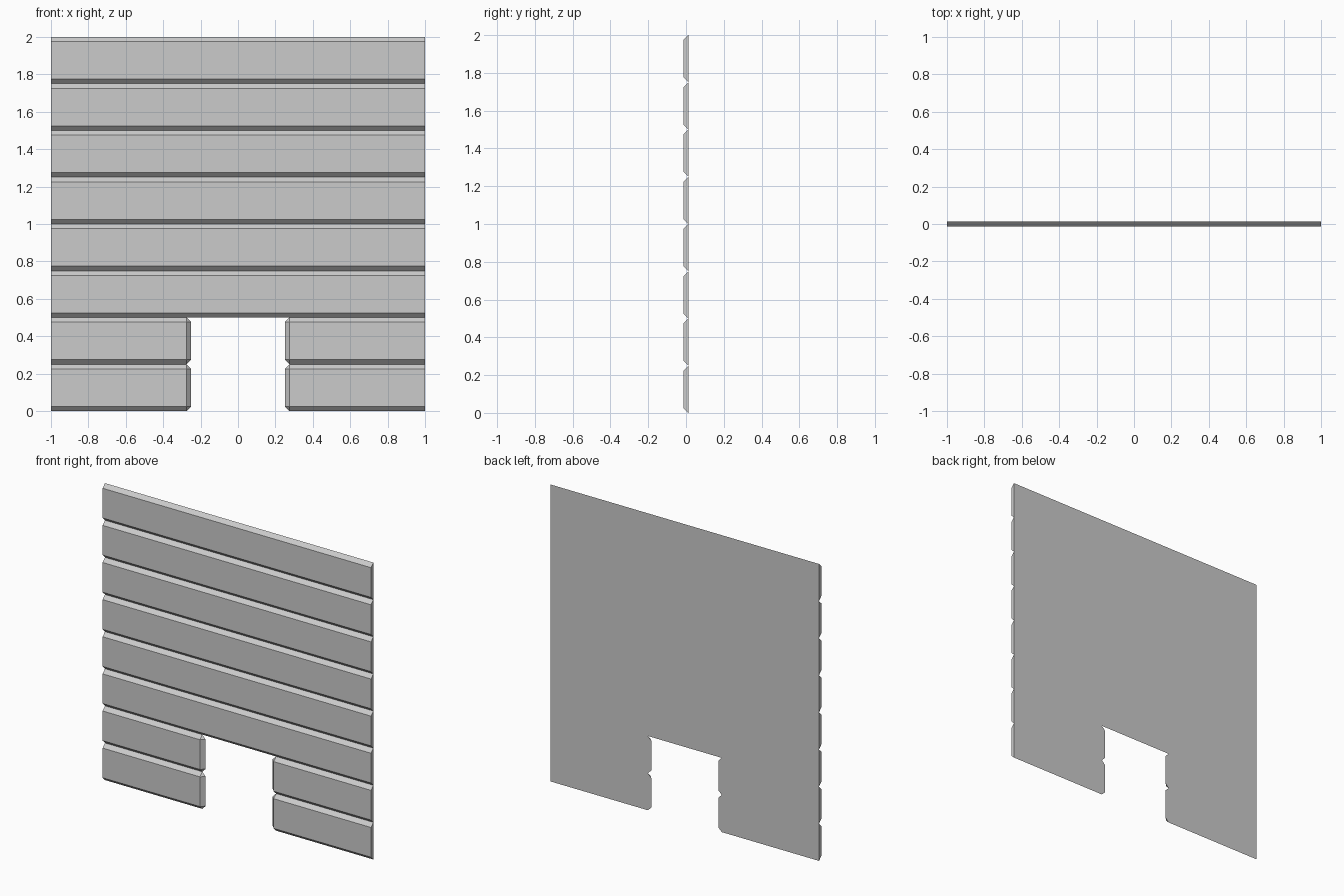
import bpy, bmesh

if "Cube" in bpy.data.objects:
    bpy.data.objects.remove(bpy.data.objects["Cube"])

PITCH = 0.25      # height of one board
B = 0.025         # bevel width
FRONT, BACK = -0.0125, 0.0125


def board(name, x0, x1, z0, inner=None):
    """Plank bevelled on the front; inner = 0 or 1 marks a bevelled doorway end."""
    z1 = z0 + PITCH
    front_x, back = [x0, x1], []
    for i, x in enumerate((x0, x1)):
        if i == inner:
            step = B if i == 0 else -B
            front_x[i] = x + step
            # clipped corners at the doorway end
            back += [(x + step, z0), (x, z0 + B), (x, z1 - B), (x + step, z1)]
        else:
            back += [(x, z0), (x, z1)]
    bm = bmesh.new()
    for x, z in back:
        bm.verts.new((x, BACK, z))
    for x in front_x:
        for z in (z0 + B, z1 - B):
            bm.verts.new((x, FRONT, z))
    bmesh.ops.convex_hull(bm, input=bm.verts[:])
    bmesh.ops.dissolve_limit(bm, angle_limit=0.01, verts=bm.verts[:], edges=bm.edges[:])
    bmesh.ops.recalc_face_normals(bm, faces=bm.faces[:])
    mesh = bpy.data.meshes.new(name)
    bm.to_mesh(mesh)
    bm.free()
    bpy.context.collection.objects.link(bpy.data.objects.new(name, mesh))


# Short boards either side of the doorway
for row in range(2):
    board(f"short_board_left_{row + 1}", -1, -0.25, row * PITCH, inner=1)
    board(f"short_board_right_{row + 1}", 0.25, 1, row * PITCH, inner=0)

# Full-width boards above the doorway
for row in range(2, 8):
    board(f"long_board_{row - 1}", -1, 1, row * PITCH)
